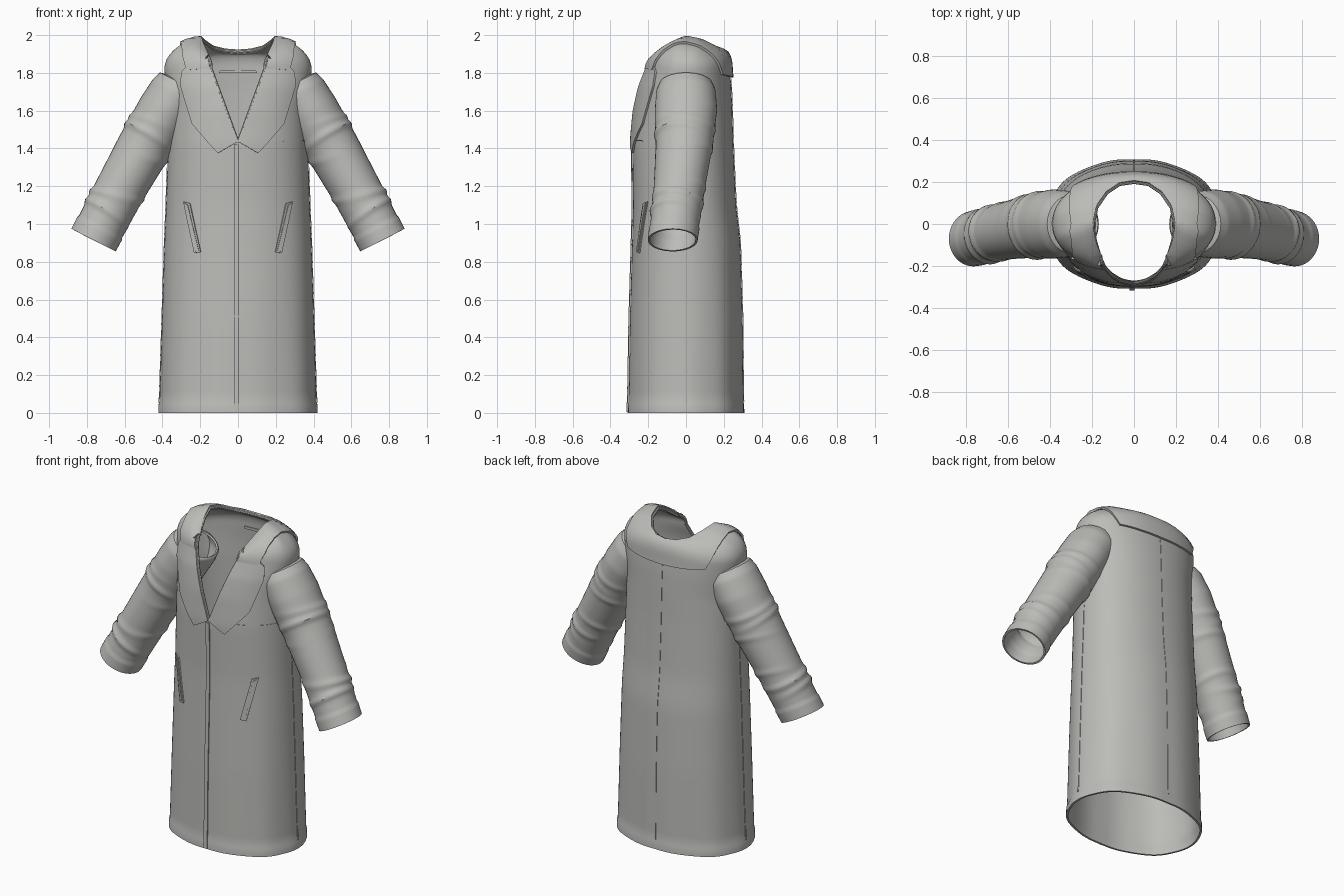
import bpy
from math import sin, cos, pi, exp, asin, radians
from mathutils import Vector
from mathutils.bvhtree import BVHTree

if "Cube" in bpy.data.objects:
    bpy.data.objects.remove(bpy.data.objects["Cube"])

cloth = bpy.data.materials.new("grey cloth")
cloth.use_nodes = True
cloth.diffuse_color = (0.5, 0.5, 0.48, 1)
bsdf = cloth.node_tree.nodes["Principled BSDF"]
bsdf.inputs["Base Color"].default_value = (0.5, 0.5, 0.48, 1)
bsdf.inputs["Roughness"].default_value = 0.8


def lerp_table(keys, x):
    """Row of values at x, from rows whose first entry is the position."""
    for a, b in zip(keys, keys[1:]):
        if x <= b[0]:
            f = (x - a[0]) / (b[0] - a[0])
            return [p + (q - p) * f for p, q in zip(a[1:], b[1:])]
    return list(keys[-1][1:])


def along(points, t):
    """Point at t (0 to 1) on an evenly spaced polyline."""
    n = len(points) - 1
    return Vector(lerp_table([(i / n, *p) for i, p in enumerate(points)], t))


def finish(obj):
    """Apply the modifiers and smooth everything but the sharp edges."""
    bpy.ops.object.select_all(action='DESELECT')
    obj.select_set(True)
    bpy.context.view_layer.objects.active = obj
    bpy.ops.object.convert(target='MESH')
    bpy.ops.object.shade_smooth_by_angle(angle=radians(40))


def grid_faces(grid):
    w = len(grid[0])
    return [(r * w + c, r * w + c + 1, (r + 1) * w + c + 1, (r + 1) * w + c)
            for r in range(len(grid) - 1) for c in range(w - 1)]


def sheet(name, grid, thickness, side, mirror=True, weld=False):
    """Cloth sheet from a grid of points, thickened to one side."""
    mesh = bpy.data.meshes.new(name)
    mesh.from_pydata([p for row in grid for p in row], [], grid_faces(grid))
    mesh.materials.append(cloth)
    obj = bpy.data.objects.new(name, mesh)
    bpy.context.collection.objects.link(obj)
    if mirror:
        obj.modifiers.new("mirror", 'MIRROR').merge_threshold = 0.0005
    if weld:
        obj.modifiers.new("weld", 'WELD').merge_threshold = 0.0005
    solid = obj.modifiers.new("thickness", 'SOLIDIFY')
    solid.thickness = thickness
    solid.offset = side
    finish(obj)
    return obj


# Coat body: height, half width, front depth, back depth
BODY = [(0, .415, .305, .305), (.5, .4, .297, .3), (.9, .388, .285, .288),
        (1.1, .38, .28, .265), (1.43, .37, .285, .25), (1.6, .365, .272, .245),
        (1.72, .38, .25, .24), (1.82, .39, .215, .232)]
NECK = [(.165, -.15, 1.885), (.188, -.07, 1.945), (.195, 0, 1.982),
        (.178, .08, 1.965), (.13, .15, 1.93), (.07, .19, 1.915), (0, .2, 1.91)]
V_LOW, CHEST_TOP, COLS, POWER = 1.43, 1.82, 44, 2.2


def body_row(z):
    hw, front, back = lerp_table(BODY, z)
    gap = max(0, z - V_LOW) * .365
    start = asin((gap / hw) ** (POWER / 2))
    row = []
    for c in range(COLS + 1):
        a = start + (pi - start) * c / COLS
        fold = 1 + .007 * sin(9 * a) * max(0, 1 - z / 1.3)
        if z < .05:
            fold += .01
        x = hw * abs(sin(a)) ** (2 / POWER)
        y = abs(cos(a)) ** (2 / POWER) * (-front if cos(a) > 0 else back)
        row.append(Vector((x * fold if c < COLS else 0, y * fold, z)))
    return row


heights = [0, .045, .056] + [.056 + (V_LOW - .056) * i / 24 for i in range(1, 25)]
v_row = len(heights) - 1
heights += [V_LOW + (CHEST_TOP - V_LOW) * i / 12 for i in range(1, 13)]
body = [body_row(z) for z in heights]

# Shoulders curve in from the chest to the neck edge
rim = body[-1]
for i in range(1, 10):
    a = i / 9 * pi / 2
    row = []
    for c, p in enumerate(rim):
        n = along(NECK, c / COLS)
        q = p.lerp(n, 1 - cos(a))
        q.z = p.z + (n.z - p.z) * sin(a)
        row.append(q)
    body.append(row)
surface = BVHTree.FromPolygons([p for r in body for p in r], grid_faces(body))
sheet("coat_body", body, .012, -1)

# Rolled edge round the neck and down the front opening
edge = [row[0] for row in body[v_row:]] + body[-1][1:]
edge += [Vector((-p.x, p.y, p.z)) for p in reversed(edge[:-1])]
curve = bpy.data.curves.new("neck_edge", 'CURVE')
curve.dimensions = '3D'
curve.bevel_depth = .009
curve.bevel_resolution = 2
spline = curve.splines.new('POLY')
spline.points.add(len(edge) - 1)
for point, p in zip(spline.points, edge):
    point.co = (*p, 1)
curve.materials.append(cloth)
neck_edge = bpy.data.objects.new("neck_edge", curve)
bpy.context.collection.objects.link(neck_edge)
finish(neck_edge)


def front(x, z):
    """Point on the front of the body."""
    hit = surface.ray_cast(Vector((max(abs(x), .001), -1, z)), Vector((0, 1, 0)))[0]
    return (x, hit.y if hit else -.28, z)


def panel(name, inner, outer, thickness, lift=.002, rows=24, cols=8, mirror=True):
    """Cloth panel between two lines, laid on the body surface."""
    grid = []
    for r in range(rows + 1):
        a, b = along(inner, r / rows), along(outer, r / rows)
        row = []
        for c in range(cols + 1):
            p = a.lerp(b, c / cols)
            sign = -1 if p.x < 0 else 1
            hit, normal, _, _ = surface.find_nearest(Vector((abs(p.x), p.y, p.z)))
            q = hit + normal * lift
            row.append(Vector((q.x * sign if abs(p.x) > .0005 else 0, q.y, q.z)))
        grid.append(row)
    return sheet(name, grid, thickness, 1, mirror)


# Lapels and the collar that runs over the shoulders and across the back
panel("lapels",
      [(.003, -.285, 1.435), (.04, -.28, 1.54), (.1, -.255, 1.7), (.138, -.21, 1.81),
       (.155, -.17, 1.86)],
      [front(.105, 1.375), front(.238, 1.53), front(.298, 1.73), (.285, -.14, 1.8),
       (.24, -.14, 1.85)], .011)
panel("collar",
      [(.142, -.2, 1.82), (.168, -.14, 1.89), (.194, -.01, 1.975), (.18, .07, 1.965),
       (.13, .15, 1.93), (.07, .19, 1.915), (0, .2, 1.91)],
      [(.26, -.16, 1.81), (.285, -.1, 1.9), (.29, 0, 1.945), (.29, .12, 1.88),
       (.265, .19, 1.79), (.14, .23, 1.78), (0, .235, 1.775)], .013, lift=.003, rows=36)

# Slanted pocket welts
for name, half, thick in (("pocket_welts", .017, .007), ("pocket_inlays", .008, .011)):
    trim = half - .008
    panel(name, [front(.212 - half, .86 - trim), front(.268 - half, 1.1 + trim)],
          [front(.212 + half, .855 - trim), front(.268 + half, 1.11 + trim)],
          thick, cols=3)

# Front placket and raised seams
panel("front_placket", [front(-.022, .004), front(-.022, 1.42)],
      [front(.003, .004), front(.003, 1.42)], .006, rows=30, cols=3, mirror=False)
panel("side_seams", [(.41, -.004, .05), (.37, -.004, 1.3)],
      [(.41, .004, .05), (.37, .004, 1.3)], .003, lift=.001, cols=1)
panel("back_seam", [(.004, .3, .06), (.004, .27, 1.0), (.004, .245, 1.77)],
      [(-.004, .3, .06), (-.004, .27, 1.0), (-.004, .245, 1.77)],
      .003, lift=.001, cols=2, mirror=False)
panel("chest_seam", [front(.12, 1.445), front(.24, 1.445), front(.35, 1.445)],
      [front(.12, 1.438), front(.24, 1.438), front(.35, 1.438)],
      .003, lift=.001, cols=1, mirror=False)

# Hanger strip inside the back of the neck
sheet("hanger_strip", [[Vector((x / 10, .216 - abs(x) * .006, z)) for x in (-1, 0, 1)]
                       for z in (1.8, 1.815)], .006, 0, mirror=False)

# Sleeves: position, centre, radius across, radius in depth
SLEEVE = [(0, .27, 0, 1.74, .11, .12), (.04, .29, 0, 1.74, .138, .14),
          (.1, .32, 0, 1.7, .147, .158), (.2, .385, 0, 1.6, .147, .165),
          (.42, .495, -.01, 1.41, .143, .15), (.68, .62, -.035, 1.19, .133, .136),
          (1, .765, -.07, .915, .127, .127)]
FOLDS = [(.3, .009, .5), (.37, .012, -.6), (.46, .007, 2.4), (.7, .008, 2.6),
         (.76, .012, .3), (.84, .012, -.8)]
across, depth = Vector((.89, 0, .455)), Vector((0, 1, 0))
sleeve = []
for i in range(73):
    s = i / 72
    x, y, z, ra, rd = lerp_table(SLEEVE, s)
    ring = []
    for c in range(41):
        a = -2 * pi * (c % 40) / 40
        bump = .005 if s > .92 else 0
        for centre, size, turn in FOLDS:
            slant = s - centre - .025 * sin(a + turn)
            bump += size * exp(-(slant / .018) ** 2) * (.5 + .5 * cos(a - turn))
        ring.append(Vector((x, y, z)) + across * (ra + bump) * cos(a)
                    + depth * (rd + bump) * sin(a))
    sleeve.append(ring)
sheet("sleeves", sleeve, .011, -1, weld=True)
